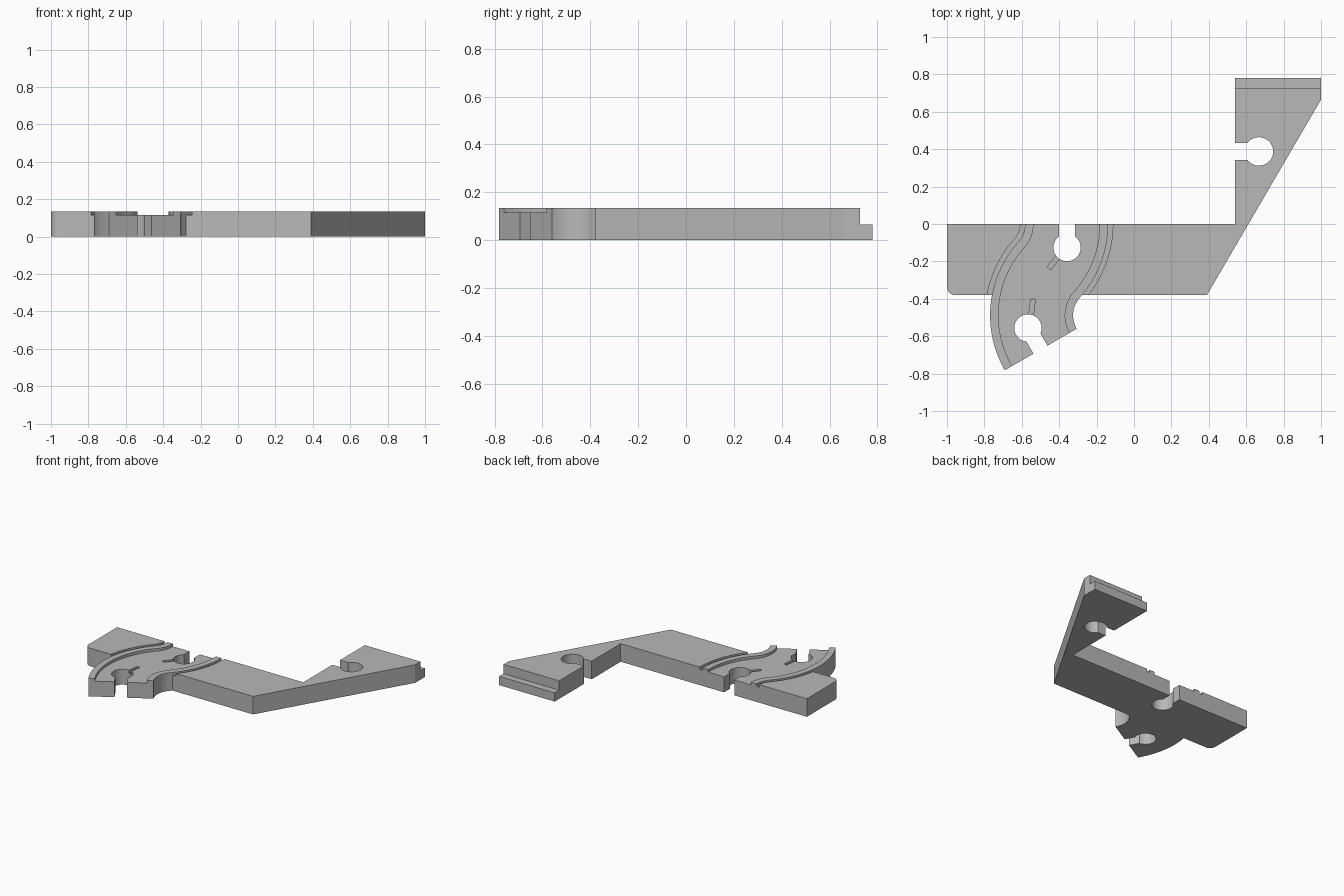
import bpy, bmesh
from math import sin, cos, asin, pi, radians, atan2
from mathutils import Vector

if "Cube" in bpy.data.objects:
    bpy.data.objects.remove(bpy.data.objects["Cube"], do_unlink=True)

TOP, FLOOR = 0.135, 0.115        # plate top and recessed lane floor
RADIUS, BEND = 0.365, radians(42)  # lane centre line: two opposite arcs
START_X = -0.36
HALF, RAIL, GAP = 0.222, 0.045, 0.025

grey = bpy.data.materials.new("light_grey")
grey.use_nodes = True
colour = (0.48, 0.48, 0.48, 1)
grey.diffuse_color = colour
grey.node_tree.nodes["Principled BSDF"].inputs["Base Color"].default_value = colour


def prism(name, points, z0, z1):
    """Vertical solid over a flat outline."""
    bm = bmesh.new()
    face = bm.faces.new([bm.verts.new((x, y, z0)) for x, y in points])
    new = bmesh.ops.extrude_face_region(bm, geom=[face])["geom"]
    lift = [v for v in new if isinstance(v, bmesh.types.BMVert)]
    bmesh.ops.translate(bm, verts=lift, vec=(0, 0, z1 - z0))
    bmesh.ops.recalc_face_normals(bm, faces=bm.faces)
    mesh = bpy.data.meshes.new(name)
    bm.to_mesh(mesh)
    bm.free()
    mesh.materials.append(grey)
    obj = bpy.data.objects.new(name, mesh)
    bpy.context.collection.objects.link(obj)
    return obj


def arc(centre, r, a0, a1, n):
    return [Vector((centre[0] + r * cos(a0 + (a1 - a0) * i / n),
                    centre[1] + r * sin(a0 + (a1 - a0) * i / n))) for i in range(n + 1)]


def lane_line(offset, extend):
    """S-shaped line parallel to the lane centre; positive offset is toward +x."""
    c1 = Vector((START_X - RADIUS, 0))
    c2 = c1 + 2 * RADIUS * Vector((cos(BEND), -sin(BEND)))
    line = arc(c1, RADIUS + offset, 0, -BEND, 16)
    line += arc(c2, RADIUS - offset, pi - BEND, pi + pi / 6, 28)[1:]
    if extend:
        line.insert(0, line[0] + Vector((0, extend)))
        line.append(line[-1] + extend * Vector((sin(pi / 6), -cos(pi / 6))))
    return line


def band(name, a, b, z0, z1, extend=0):
    return prism(name, lane_line(a, extend) + lane_line(b, extend)[::-1], z0, z1)


def keyhole(name, centre, r, half_slot, direction, reach):
    """Round socket with a straight mouth opening along direction."""
    d = Vector(direction).normalized()
    side = Vector((-d.y, d.x))
    c, heading, a = Vector(centre), atan2(d.y, d.x), asin(half_slot / r)
    pts = arc(c, r, heading + a, heading + 2 * pi - a, 40)
    pts += [c + d * reach - side * half_slot, c + d * reach + side * half_slot]
    return prism(name, pts, -0.1, 0.3)


def bar(name, p, q, width, z0, z1):
    p, q = Vector(p), Vector(q)
    d = (q - p).normalized()
    s = Vector((-d.y, d.x)) * width / 2
    return prism(name, [p + s, p - s, q - s, q + s], z0, z1)


def combine(target, other, operation):
    mod = target.modifiers.new(operation.lower(), 'BOOLEAN')
    mod.operation, mod.solver, mod.object = operation, 'EXACT', other
    bpy.context.view_layer.objects.active = target
    bpy.ops.object.modifier_apply(modifier=mod.name)
    bpy.data.objects.remove(other, do_unlink=True)


# Base plate with the rounded front corner and the angled arm
outline = arc((-0.955, -0.335), 0.045, pi, 1.5 * pi, 8)
outline += [(0.39, -0.38), (1, 0.665), (1, 0.78), (0.54, 0.78), (0.54, 0), (-1, 0)]
body = prism("track_bracket", outline, 0, TOP)

# Curved lane sweeping over the plate and out past its front
combine(body, band("lane", -HALF, HALF, 0, TOP), 'UNION')

# Recessed lane floor, leaving a raised rail on each side
inner = HALF - RAIL
combine(body, band("lane_recess", -inner, inner, FLOOR, 0.3, 0.05), 'DIFFERENCE')

# Narrow clearance groove outside each rail
for side in (-1, 1):
    combine(body, band("rail_groove", side * HALF, side * (HALF + GAP),
                       FLOOR, 0.3, 0.05), 'DIFFERENCE')

# Short marker grooves in the lane floor
for p, q in (((-0.40, -0.168), (-0.455, -0.237)), ((-0.551, -0.49), (-0.54, -0.402))):
    combine(body, bar("marker_groove", p, q, 0.025, FLOOR - 0.025, 0.3), 'DIFFERENCE')

# Connector sockets
for centre, r, half_slot, direction in (
        ((0.668, 0.388), 0.076, 0.045, (-1, 0)),
        ((-0.358, -0.126), 0.073, 0.043, (0, 1)),
        ((-0.567, -0.556), 0.073, 0.043, (0.5, -0.866))):
    combine(body, keyhole("socket", centre, r, half_slot, direction, 0.25), 'DIFFERENCE')

# Step along the back of the arm
combine(body, bar("arm_step", (0.4, 0.827), (1.1, 0.827), 0.2, 0.065, 0.3), 'DIFFERENCE')

for obj in bpy.context.selected_objects:
    obj.select_set(False)
body.select_set(True)
bpy.context.view_layer.objects.active = body
bpy.ops.object.shade_smooth_by_angle(angle=radians(30))
